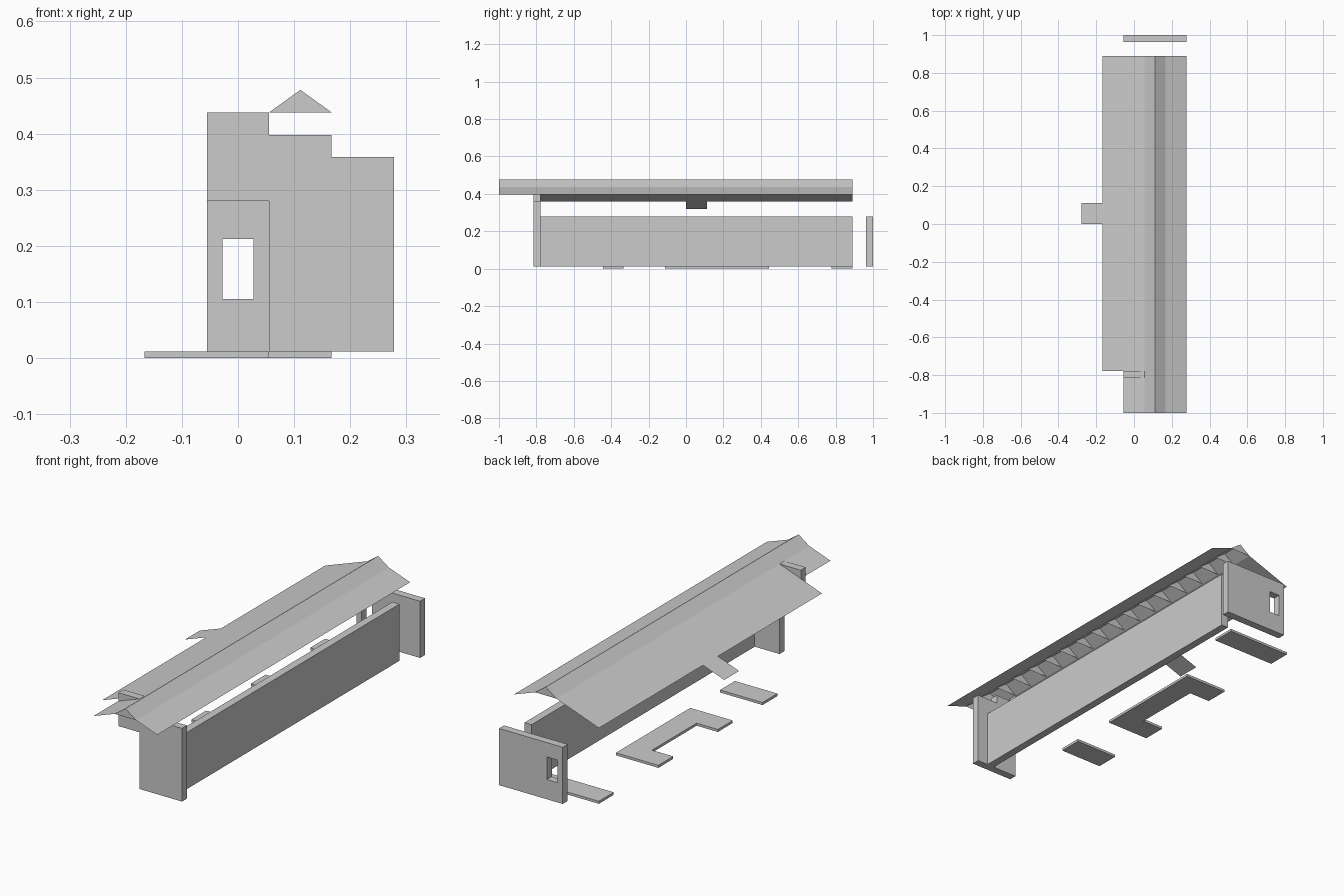
import bpy, bmesh
from mathutils import Vector

if "Cube" in bpy.data.objects:
    bpy.data.objects.remove(bpy.data.objects["Cube"])

U = 1 / 18          # plan module
H = 0.04            # roof height step
EAVE = 0.438        # height where the ridge cap begins
BASE, WALL, THICK = 0.012, 0.28, U * 2 / 3


def build(name, points, faces, extrude=None):
    """Flat sheet from points and faces, optionally extruded into a solid."""
    bm = bmesh.new()
    verts = [bm.verts.new(p) for p in points]
    flat = [bm.faces.new([verts[i] for i in f]) for f in faces]
    if extrude:
        res = bmesh.ops.extrude_face_region(bm, geom=flat, use_keep_orig=True)
        top = [g for g in res["geom"] if isinstance(g, bmesh.types.BMVert)]
        bmesh.ops.translate(bm, verts=top, vec=Vector(extrude))
        bmesh.ops.recalc_face_normals(bm, faces=bm.faces)
    mesh = bpy.data.meshes.new(name)
    bm.to_mesh(mesh)
    bm.free()
    obj = bpy.data.objects.new(name, mesh)
    bpy.context.collection.objects.link(obj)
    return obj


def slab(name, outline, thickness, z=0):
    """Solid with a plan outline, standing at height z."""
    return build(name, [(x, y, z) for x, y in outline],
                 [range(len(outline))], (0, 0, thickness))


def rect(x0, x1, y0, y1):
    return [(x0, y0), (x1, y0), (x1, y1), (x0, y1)]


def roof_sheet(name, profile, y0, y1):
    """Thin sheet following an x-z profile from y0 to y1."""
    n = len(profile)
    pts = [(x, y, z) for y in (y0, y1) for x, z in profile]
    return build(name, pts, [(i, i + n, i + n + 1, i + 1) for i in range(n - 1)])


# Floor plates
slab("front_floor_plate", rect(-3*U, U, -8*U, -6*U), BASE)
slab("middle_floor_plate",
     [(-3*U, -2*U), (U, -2*U), (U, 8*U), (-3*U, 8*U),
      (-3*U, 6*U), (-U, 6*U), (-U, 0), (-3*U, 0)], BASE)
slab("back_floor_plate", rect(-3*U, 3*U, 14*U, 16*U), BASE)

# Long side wall
slab("side_wall", rect(4*U - THICK, 4*U, -14*U, 16*U), WALL - BASE, BASE)

# Stepped front wall with an open doorway
steps = [(-U, WALL), (-U, EAVE), (U, EAVE), (U, EAVE - H), (3*U, EAVE - H),
         (3*U, EAVE - 2*H), (5*U, EAVE - 2*H), (5*U, BASE), (U, BASE), (U, WALL)]
build("front_wall", [(x, -14*U, z) for x, z in steps],
      [range(len(steps))], (0, -THICK, 0))

# Back wall with a window opening
loop = rect(-U, 5*U, BASE, WALL) + rect(-U/2, U/2, 0.105, 0.212)
build("back_wall", [(x, 18*U - THICK, z) for x, z in loop],
      [(i, (i + 1) % 4, (i + 1) % 4 + 4, i + 4) for i in range(4)], (0, THICK, 0))

# Roof: steep ridge cap, shallow slopes, longer eave over the main part, porch
ridge = [(5*U, EAVE - H), (3*U, EAVE), (2*U, EAVE + H), (U, EAVE), (-U, EAVE - H)]
roof_sheet("roof", ridge, -18*U, 16*U)
roof_sheet("main_eave", [(-U, EAVE - H), (-3*U, EAVE - 2*H)], -14*U, 16*U)
roof_sheet("porch_roof", [(-3*U, EAVE - 2*H), (-5*U, EAVE - 3*H)], 0, 2*U)

# Triangular gable panels under the ridge
for i in range(18):
    y = (-18 + 2*i) * U
    build("ridge_gable", [(U, y, EAVE), (3*U, y, EAVE), (2*U, y, EAVE + H)], [(0, 1, 2)])
